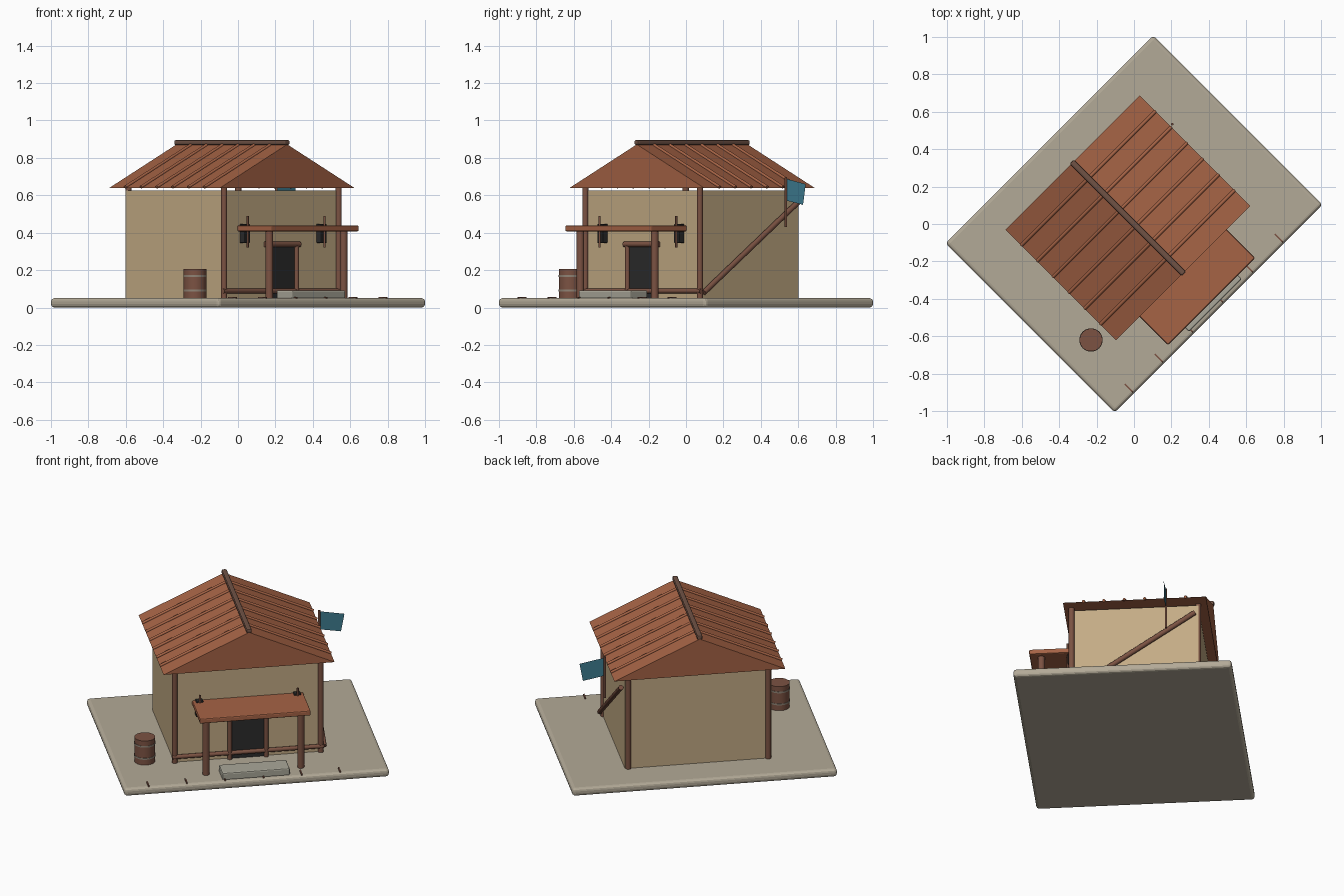
import bpy, bmesh, math
from mathutils import Vector, Matrix

if "Cube" in bpy.data.objects:
    bpy.data.objects.remove(bpy.data.objects["Cube"])

TURN = Matrix.Rotation(math.radians(45), 4, 'Z')  # whole lot is turned 45 degrees


def mat(name, rgb):
    m = bpy.data.materials.new(name)
    m.diffuse_color = (*rgb, 1)
    m.use_nodes = True
    m.node_tree.nodes["Principled BSDF"].inputs["Base Color"].default_value = m.diffuse_color
    return m


STONE = mat("pale_stone", (0.45, 0.40, 0.31))
STEP = mat("step_stone", (0.40, 0.39, 0.32))
PLASTER = mat("plaster", (0.55, 0.41, 0.235))
TILE = mat("roof_clay", (0.38, 0.125, 0.06))
WOOD = mat("wood", (0.20, 0.085, 0.055))
RIDGE = mat("ridge_wood", (0.16, 0.085, 0.06))
DARK = mat("charcoal", (0.025, 0.025, 0.025))
METAL = mat("hoop_metal", (0.28, 0.23, 0.18))
CLOTH = mat("blue_cloth", (0.05, 0.21, 0.29))


def finish(name, bm, material):
    bmesh.ops.recalc_face_normals(bm, faces=bm.faces)
    bm.transform(TURN)
    me = bpy.data.meshes.new(name)
    bm.to_mesh(me)
    bm.free()
    me.materials.append(material)
    ob = bpy.data.objects.new(name, me)
    bpy.context.collection.objects.link(ob)
    return ob


def box(name, lo, hi, material, bevel=0, segments=2):
    """Box between two corners, optionally with rounded edges."""
    lo, hi = Vector(lo), Vector(hi)
    bm = bmesh.new()
    bmesh.ops.create_cube(bm, size=1)
    for v in bm.verts:
        v.co = Vector(v.co[i] * (hi - lo)[i] + (lo + hi)[i] / 2 for i in range(3))
    if bevel:
        bmesh.ops.bevel(bm, geom=bm.edges[:], offset=bevel, segments=segments,
                        profile=0.5, affect='EDGES')
    return finish(name, bm, material)


def pole(name, a, b, r, material, sides=12):
    """Round bar between two points."""
    a, b = Vector(a), Vector(b)
    bm = bmesh.new()
    bmesh.ops.create_cone(bm, cap_ends=True, segments=sides, radius1=r, radius2=r,
                          depth=(b - a).length)
    rot = (b - a).to_track_quat('Z', 'Y').to_matrix().to_4x4()
    bm.transform(Matrix.Translation((a + b) / 2) @ rot)
    ob = finish(name, bm, material)
    for p in ob.data.polygons:
        p.use_smooth = len(p.vertices) == 4
    for e in ob.data.edges:  # keep the rims crisp
        caps = [p for p in ob.data.polygons if len(p.vertices) > 4 and
                set(e.vertices) <= set(p.vertices)]
        e.use_edge_sharp = bool(caps)
    return ob


# Ground slab and front step
box("ground_slab", (-0.785, -0.64, 0), (0.785, 0.64, 0.05), STONE, 0.018, 3)
box("front_step", (-0.2, -0.615, 0.045), (0.2, -0.49, 0.092), STEP, 0.008)

# Paving joints along the front edge
for i in range(6):
    x = -0.64 + i * 0.227
    box("paving_joint", (x - 0.004, -0.63, 0.048), (x + 0.004, -0.57, 0.057), WOOD)

# House body
box("walls", (-0.435, -0.325, 0.045), (0.435, 0.415, 0.625), PLASTER)
for sx in (-1, 1):
    pole("front_corner_post", (sx * 0.433, -0.328, 0.05), (sx * 0.433, -0.328, 0.645), 0.017, WOOD)
    pole("back_corner_post", (sx * 0.415, 0.413, 0.05), (sx * 0.415, 0.413, 0.645), 0.017, WOOD)
pole("front_sill", (-0.45, -0.335, 0.088), (0.45, -0.335, 0.088), 0.013, WOOD)

# Main roof: closed gable prism
Y0, Y1, EAVE, TOP, HALF = -0.372, 0.465, 0.64, 0.872, 0.507
bm = bmesh.new()
ends = [[bm.verts.new((x, y, z)) for x, z in ((-HALF, EAVE), (HALF, EAVE), (0, TOP))]
        for y in (Y0, Y1)]
for e in ends:
    bm.faces.new(e)
for i in range(3):
    j = (i + 1) % 3
    bm.faces.new((ends[0][i], ends[0][j], ends[1][j], ends[1][i]))
finish("main_roof", bm, TILE)

# Roof ribs and ridge beam
for sx in (-1, 1):
    for i in range(1, 7):
        y = Y0 + (Y1 - Y0) * i / 7
        pole("roof_rib", (0, y, TOP + 0.002), (sx * HALF, y, EAVE + 0.004), 0.009, TILE, 8)
box("ridge_beam", (-0.016, Y0 - 0.006, 0.868), (0.016, Y1 + 0.006, 0.896), RIDGE, 0.009)

# Porch
box("porch_roof", (-0.329, -0.586, 0.407), (0.329, -0.32, 0.439), TILE, 0.007)
for sx in (-1, 1):
    pole("porch_post", (sx * 0.281, -0.518, 0.05), (sx * 0.281, -0.518, 0.41), 0.021, WOOD)

# Door with frame
box("door", (-0.095, -0.331, 0.05), (0.095, -0.32, 0.327), DARK)
for sx in (-1, 1):
    pole("door_jamb", (sx * 0.108, -0.335, 0.05), (sx * 0.108, -0.335, 0.33), 0.014, WOOD)
pole("door_lintel", (-0.13, -0.335, 0.338), (0.13, -0.335, 0.338), 0.015, WOOD)

# Wall lanterns with their hanging rods
for sx in (-1, 1):
    x = sx * 0.29
    box("lantern", (x - 0.021, -0.362, 0.345), (x + 0.021, -0.32, 0.447), DARK, 0.003, 1)
    pole("lantern_rod", (x, -0.364, 0.32), (x, -0.364, 0.488), 0.006, WOOD, 8)

# Diagonal brace on the right wall
pole("side_brace", (0.455, -0.32, 0.08), (0.455, 0.395, 0.565), 0.015, WOOD)

# Banner on its pole
pole("banner_pole", (0.522, 0.233, 0.43), (0.522, 0.233, 0.695), 0.007, WOOD, 8)
bm = bmesh.new()
bm.faces.new([bm.verts.new((x, 0.233, z)) for x, z in
              ((0.525, 0.572), (0.652, 0.549), (0.672, 0.66), (0.525, 0.688))])
finish("banner", bm, CLOTH)

# Barrel with two hoops
c = TURN.inverted() @ Vector((-0.23, -0.62, 0))
up = Vector((0, 0, 1))
pole("barrel", c + up * 0.05, c + up * 0.205, 0.061, WOOD, 20)
for z in (0.09, 0.168):
    pole("barrel_hoop", c + up * (z - 0.005), c + up * (z + 0.005), 0.063, METAL, 20)
